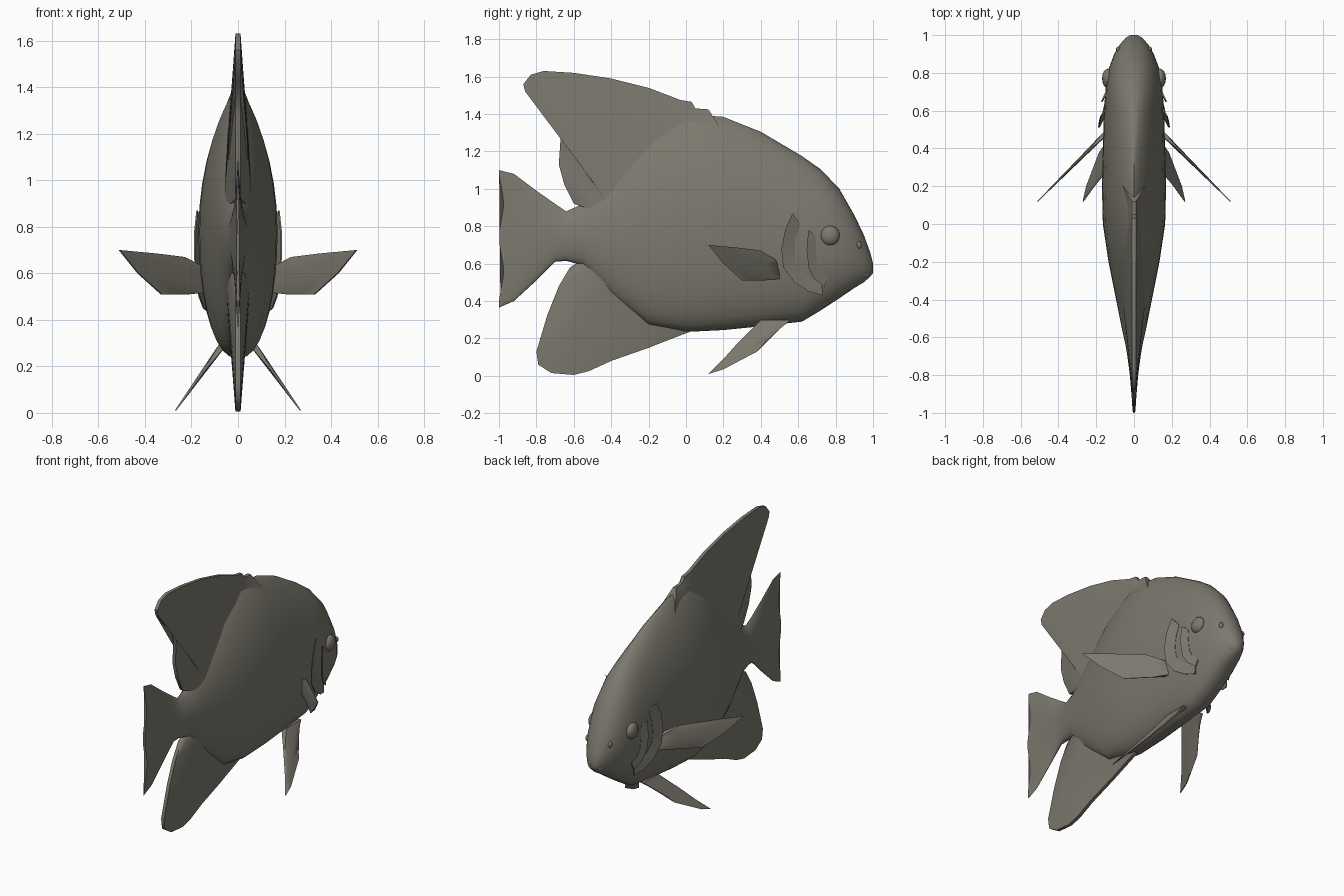
import bpy, bmesh, math
from mathutils import Vector, Matrix

if "Cube" in bpy.data.objects:
    bpy.data.objects.remove(bpy.data.objects["Cube"])

skin = bpy.data.materials.new("grey_olive_skin")
skin.diffuse_color = (0.20, 0.19, 0.155, 1)
skin.use_nodes = True
skin.node_tree.nodes["Principled BSDF"].inputs["Base Color"].default_value = skin.diffuse_color

# Body stations: y, top z, bottom z, half width
ST = [(1.0, .60, .55, .02), (.985, .66, .53, .045), (.95, .755, .50, .075),
      (.90, .86, .47, .105), (.82, 1.0, .415, .135), (.72, 1.105, .35, .15),
      (.62, 1.175, .29, .158), (.4, 1.305, .265, .165), (.2, 1.385, .245, .17),
      (0, 1.40, .235, .165), (-.2, 1.30, .27, .135), (-.4, 1.10, .42, .095),
      (-.55, .92, .59, .065), (-.64, .88, .615, .045), (-.7, .92, .61, .035),
      (-.8, .99, .51, .022), (-.92, 1.08, .40, .012), (-1.0, 1.10, .365, .007)]


def upper_power(y):
    return 1.0 + 0.6 * min(1, max(0, (.7 - y) / .4))


def body_x(y, z):
    """Half width of the body at a side-view point."""
    for a, b in zip(ST, ST[1:]):
        if b[0] <= y <= a[0]:
            f = (a[0] - y) / (a[0] - b[0])
            _, top, bot, w = [p + (q - p) * f for p, q in zip(a, b)]
            zc = bot + .47 * (top - bot)
            s = (z - zc) / ((top - zc) if z > zc else (zc - bot))
            c = math.sqrt(max(0, 1 - s * s))
            return w * c ** (upper_power(y) if z > zc else .85)
    return 0


def finish(name, bm, mirror=False, angle=50):
    bmesh.ops.recalc_face_normals(bm, faces=bm.faces)
    me = bpy.data.meshes.new(name)
    bm.to_mesh(me)
    bm.free()
    me.materials.append(skin)
    ob = bpy.data.objects.new(name, me)
    bpy.context.collection.objects.link(ob)
    if mirror:
        ob.modifiers.new("Mirror", 'MIRROR').use_mirror_merge = False
    bpy.ops.object.select_all(action='DESELECT')
    ob.select_set(True)
    bpy.context.view_layer.objects.active = ob
    bpy.ops.object.shade_smooth_by_angle(angle=math.radians(angle))
    return ob


def fin(name, pairs, t0, t1, x_root=lambda y, z: 0, x_tip=None, rows=5, mirror=False):
    """Thin tapered sheet between a root line and an outer line of (y, z) points."""
    x_tip = x_tip or x_root
    bm = bmesh.new()
    n = len(pairs)
    grid = {}
    for i, (r, o) in enumerate(pairs):
        for j in range(rows + 1):
            f = j / rows
            y, z = r[0] + (o[0] - r[0]) * f, r[1] + (o[1] - r[1]) * f
            x = x_root(y, z) * (1 - f) + x_tip(y, z) * f
            t = t0 + (t1 - t0) * f
            for s in (-1, 1):
                grid[s, i, j] = bm.verts.new((x + s * t, y, z))
    for i in range(n - 1):
        for j in range(rows):
            for s in (-1, 1):
                bm.faces.new([grid[s, i, j], grid[s, i + 1, j],
                              grid[s, i + 1, j + 1], grid[s, i, j + 1]])
    # Close the rim all round
    rim = [(i, 0) for i in range(n)] + [(n - 1, j) for j in range(1, rows + 1)]
    rim += [(i, rows) for i in range(n - 2, -1, -1)] + [(0, j) for j in range(rows - 1, 0, -1)]
    for p, q in zip(rim, rim[1:] + rim[:1]):
        bm.faces.new([grid[-1, *p], grid[-1, *q], grid[1, *q], grid[1, *p]])
    return finish(name, bm, mirror)


def blob(name, centre, radii, mirror=True, tilt=0):
    bm = bmesh.new()
    m = (Matrix.Translation(centre) @ Matrix.Rotation(tilt, 4, 'X')
         @ Matrix.Diagonal((*radii, 1)))
    bmesh.ops.create_uvsphere(bm, u_segments=16, v_segments=10, radius=1, matrix=m)
    return finish(name, bm, mirror)


# Body and tail fin in one loft
N = 36
bm = bmesh.new()
rings = []
for y, top, bot, w in ST:
    zc = bot + .47 * (top - bot)
    ring = []
    for k in range(N):
        a = 2 * math.pi * k / N
        c, s = math.cos(a), math.sin(a)
        p = upper_power(y) if s > 0 else .85
        x = w * math.copysign(abs(c) ** p, c)
        ring.append(bm.verts.new((x, y, zc + s * ((top - zc) if s > 0 else (zc - bot)))))
    rings.append(ring)
for a, b in zip(rings, rings[1:]):
    for k in range(N):
        bm.faces.new([a[k], a[(k + 1) % N], b[(k + 1) % N], b[k]])
# Slightly scalloped trailing edge of the tail
for v in rings[-1]:
    v.co.y += .025 * math.sin(abs(v.co.z - .74) / .36 * math.pi) ** 2
bm.faces.new(rings[0])
bm.faces.new(rings[-1])
finish("body_and_tail", bm)

# Dorsal fin: (root, outer edge)
fin("dorsal_fin", [
    ((.20, 1.30), (.12, 1.425)), ((.13, 1.25), (.05, 1.43)), ((.08, 1.2), (.03, 1.465)),
    ((0, 1.15), (-.03, 1.475)), ((-.1, 1.08), (-.2, 1.54)), ((-.2, 1.02), (-.4, 1.59)),
    ((-.28, .98), (-.6, 1.62)), ((-.35, .95), (-.76, 1.63)), ((-.38, .93), (-.83, 1.61)),
    ((-.40, .92), (-.87, 1.56)), ((-.405, .915), (-.86, 1.52)), ((-.41, .91), (-.77, 1.42)),
    ((-.42, .90), (-.70, 1.36)), ((-.425, .895), (-.67, 1.28)), ((-.43, .89), (-.68, 1.13)),
    ((-.44, .88), (-.65, 1.02)), ((-.45, .87), (-.60, .92)), ((-.45, .86), (-.52, .90))],
    .06, .011)

# Anal fin
fin("anal_fin", [
    ((.1, .35), (.02, .235)), ((0, .4), (-.02, .22)), ((-.1, .45), (-.15, .17)),
    ((-.15, .47), (-.2, .15)), ((-.25, .52), (-.4, .08)), ((-.3, .55), (-.52, .025)),
    ((-.33, .57), (-.6, .005)), ((-.36, .58), (-.72, .015)), ((-.38, .59), (-.79, .06)),
    ((-.4, .6), (-.8, .13)), ((-.41, .61), (-.74, .33)), ((-.42, .62), (-.68, .48)),
    ((-.44, .63), (-.62, .58)), ((-.46, .66), (-.54, .63))],
    .055, .011)

# Paired pectoral fins, swept outward and back
fin("pectoral_fins", [
    ((.48, .62), (.40, .67)), ((.49, .60), (.28, .685)), ((.49, .58), (.12, .70)),
    ((.50, .56), (.20, .60)), ((.50, .54), (.30, .51)), ((.51, .52), (.42, .51))],
    .018, .003, lambda y, z: .155 + (.475 - y), mirror=True)

# Paired pelvic fins, splayed downward
fin("pelvic_fins", [
    ((.40, .30), (.28, .18)), ((.43, .30), (.2, .09)), ((.46, .30), (.12, .01)),
    ((.50, .30), (.20, .035)), ((.53, .30), (.38, .13)), ((.56, .30), (.50, .25))],
    .018, .003, lambda y, z: .06 + .72 * (.30 - z), mirror=True)


# Gill covers: flaps hinged on the cheek and flared at the rear edge
def gill(name, arc, centre, width, flare):
    pairs = []
    for y, z in arc:
        d = (Vector(centre) - Vector((y, z))).normalized() * width
        pairs.append(((y + d.x, z + d.y), (y, z)))
    fin(name, pairs, .006, .003, lambda y, z: body_x(y, z) - .004,
        lambda y, z: body_x(y, z) + flare, rows=2, mirror=True)


gill("gill_covers", [(.57, .87), (.53, .78), (.51, .68), (.52, .58), (.58, .50),
                     (.66, .45), (.73, .43)], (.72, .66), .07, .026)
gill("cheek_plates", [(.655, .78), (.645, .68), (.655, .58), (.685, .52), (.74, .475)],
     (.80, .66), .05, .016)

# Eyes, nostrils and lips
blob("eyes", (body_x(.77, .75) - .002, .77, .75), (.03, .052, .052))
blob("nostrils", (body_x(.925, .70), .925, .70), (.012, .014, .02))
blob("upper_lip", (0, .955, .592), (.06, .043, .024), False, -.3)
blob("lower_lip", (0, .95, .54), (.055, .043, .022), False, .3)
